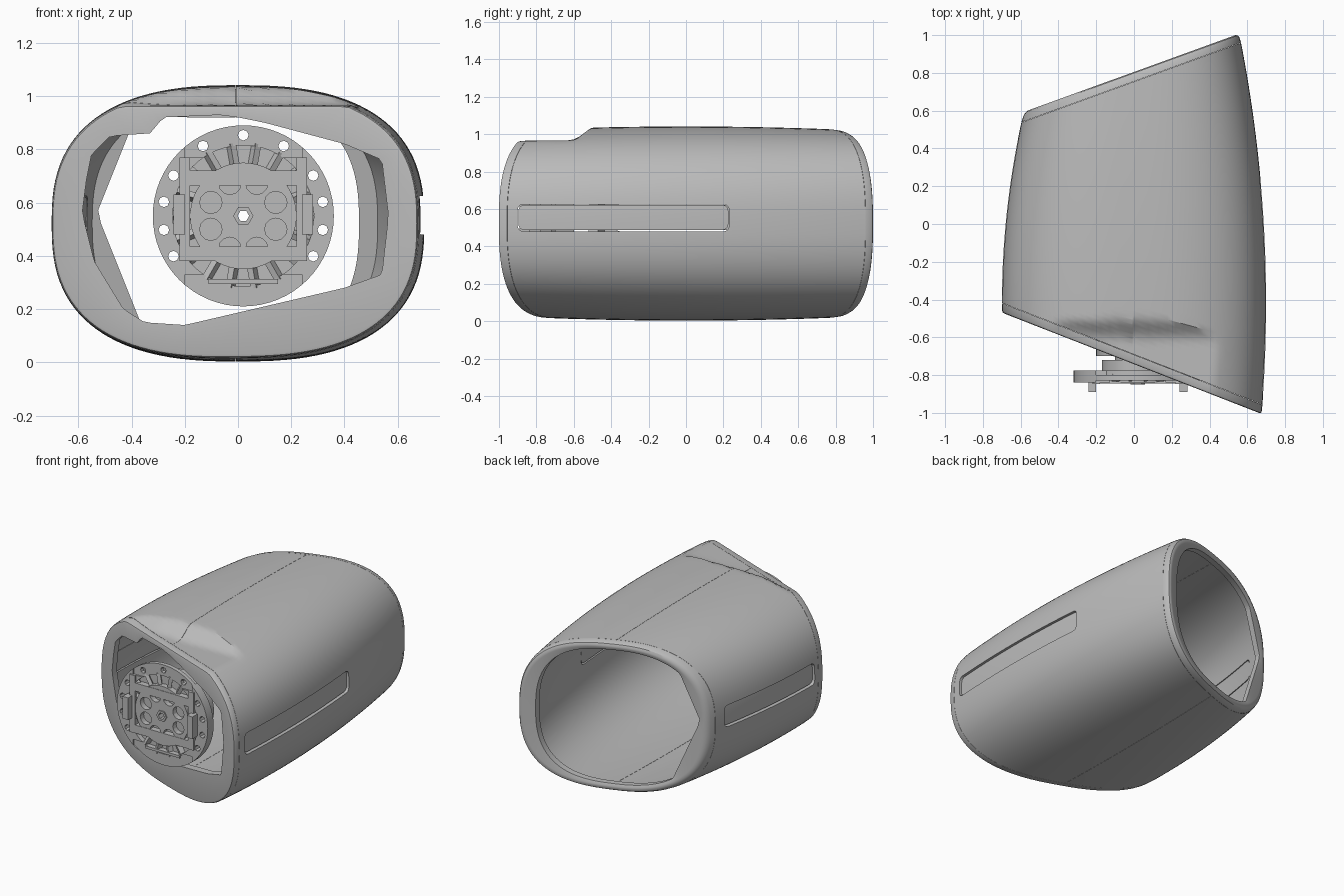
import bpy, bmesh, math
from mathutils import Matrix, Vector

cube = bpy.data.objects.get("Cube")
if cube:
    bpy.data.objects.remove(cube)

grey = bpy.data.materials.new("plain grey")
grey.use_nodes = True
grey.diffuse_color = (0.5, 0.5, 0.5, 1)
grey.node_tree.nodes["Principled BSDF"].inputs["Base Color"].default_value = (0.5, 0.5, 0.5, 1)

N = 112                       # points around the shell
MX, MZ = 0.02, 0.55           # axis of the drive unit


def finish(name, bm):
    bmesh.ops.recalc_face_normals(bm, faces=bm.faces)
    mesh = bpy.data.meshes.new(name)
    bm.to_mesh(mesh)
    bm.free()
    mesh.materials.append(grey)
    ob = bpy.data.objects.new(name, mesh)
    bpy.context.collection.objects.link(ob)
    shade(ob)
    return ob


def shade(ob):
    bpy.ops.object.select_all(action='DESELECT')
    ob.select_set(True)
    bpy.context.view_layer.objects.active = ob
    bpy.ops.object.shade_smooth_by_angle(angle=math.radians(30))


def loft(name, rings):
    """Join rings of points into a closed solid with a hole through it."""
    bm = bmesh.new()
    rows = [[bm.verts.new(p) for p in ring] for ring in rings]
    n = len(rows[0])
    for a, b in zip(rows, rows[1:] + rows[:1]):
        for i in range(n):
            j = (i + 1) % n
            bm.faces.new((a[i], a[j], b[j], b[i]))
    return finish(name, bm)


def boolean(ob, cutter, operation='DIFFERENCE'):
    mod = ob.modifiers.new("cut", 'BOOLEAN')
    mod.operation, mod.object, mod.solver = operation, cutter, 'EXACT'
    bpy.context.view_layer.objects.active = ob
    bpy.ops.object.modifier_apply(modifier=mod.name)
    bpy.data.objects.remove(cutter)
    shade(ob)


def box_into(bm, lo, hi, matrix=Matrix()):
    lo, hi = Vector(lo), Vector(hi)
    size = Matrix.Diagonal((*(hi - lo), 1))
    bmesh.ops.create_cube(bm, size=1, matrix=matrix @ Matrix.Translation((lo + hi) / 2) @ size)


def box(name, lo, hi):
    bm = bmesh.new()
    box_into(bm, lo, hi)
    return finish(name, bm)


# Shell shape: a barrel with a squarish oval section between two slanted planes
def end_planes(x, s):
    front, back = -0.742 - 0.39 * x, 0.805 + 0.363 * x
    return front + (back - front) * s


def shell_point(t, s, d, inset):
    c, k = math.cos(t), math.sin(t)
    u = math.copysign(abs(c) ** 0.77, c)
    v = math.copysign(abs(k) ** 0.77, k)
    x = 0.69 * u
    for _ in range(8):
        y = end_planes(x, s) + d
        half = 0.7 - (0.07 if u > 0 else 0.113) * (y + 0.42) ** 2
        x = u * (half - inset)
    y = end_planes(x, s) + d
    z = 0.522 + v * (0.519 - 0.025 * y * y - inset)
    # lowered flat on the top near the front, reaching further back on the right
    f = min(1, max(0, (y + 0.62 - 0.25 * max(0, -x - 0.2)) / 0.15))
    return Vector((x, y, min(z, 0.965 + 0.08 * f * f * (3 - 2 * f) - inset)))


def shell_ring(s, d, inset):
    return [shell_point(2 * math.pi * i / N, s, d, inset) for i in range(N)]


def shell_tube(name, outer, inner, d=0.0515, steps=56):
    spans = [(i / steps, d * (1 - 2 * i / steps)) for i in range(steps + 1)]
    return loft(name, [shell_ring(s, e, outer) for s, e in spans]
                + [shell_ring(s, e, inner) for s, e in reversed(spans)])


def slot_block(name, side, y0, y1, z0, z1, r=0.03):
    """Round-cornered block reaching through one side wall."""
    bm = bmesh.new()
    pts = []
    for cy, cz, a0 in ((y1 - r, z1 - r, 0), (y0 + r, z1 - r, 90),
                       (y0 + r, z0 + r, 180), (y1 - r, z0 + r, 270)):
        for i in range(6):
            a = math.radians(a0 + 18 * i)
            pts.append(bm.verts.new((side * 0.45, cy + r * math.cos(a), cz + r * math.sin(a))))
    face = bm.faces.new(pts)
    new = bmesh.ops.extrude_face_region(bm, geom=[face])["geom"]
    bmesh.ops.translate(bm, verts=[g for g in new if isinstance(g, bmesh.types.BMVert)],
                        vec=(side * 0.4, 0, 0))
    return finish(name, bm)


# Outer shell with side slots, and the panels sunk in them
body = shell_tube("shell_body", 0, 0.045)
for side, label, y0, y1 in ((1, "left", -0.9, 0.23), (-1, "right", -0.38, 0.46)):
    boolean(body, slot_block("slot_cutter", side, y0, y1, 0.48, 0.625))
    panel = shell_tube(label + "_slot_panel", 0.014, 0.043)
    g = 0.004
    boolean(panel, slot_block("panel_cutter", side, y0 + g, y1 - g, 0.48 + 2 * g, 0.625 - g), 'INTERSECT')
# Centre seam
boolean(body, box("seam_cutter", (-0.009, -1.2, -0.2), (-0.0075, 1.2, 1.3)))

# Front rim with an irregular opening
OPENING = [(-0.585, 0.56), (-0.57, 0.68), (-0.55, 0.78), (-0.48, 0.85), (-0.33, 0.86),
           (-0.28, 0.92), (-0.05, 0.93), (0.1, 0.9), (0.4, 0.82), (0.54, 0.76),
           (0.565, 0.55), (0.54, 0.33), (0.4, 0.28), (-0.2, 0.14), (-0.35, 0.15),
           (-0.43, 0.2), (-0.54, 0.38)]


def opening_ring(d):
    ring = []
    for p in shell_ring(0, 0, 0.02):
        dx, dz = p.x, p.z - 0.53
        for (ax, az), (bx, bz) in zip(OPENING, OPENING[1:] + OPENING[:1]):
            ex, ez = bx - ax, bz - az
            den = dx * ez - dz * ex
            if abs(den) < 1e-9:
                continue
            k = (ax * ez - (az - 0.53) * ex) / den
            m = (ax * dz - (az - 0.53) * dx) / den
            if k > 0 and -1e-6 <= m <= 1 + 1e-6:
                x = k * dx
                ring.append((x, end_planes(x, 0) + d, 0.53 + k * dz))
                break
    return ring


loft("front_rim", [shell_ring(0, 0.05, 0), shell_ring(0, 0.012, 0.001), shell_ring(0, 0.003, 0.005),
                   shell_ring(0, 0, 0.014), opening_ring(0), opening_ring(0.05)])


# Back rim, wider at the sides, with a shallow V on the right of its opening
def back_opening_ring(d):
    ring = []
    for p in shell_ring(1, 0, 0.05):
        x = 0.89 * p.x if p.x > 0 else max(p.x, -0.53 + 0.4 * abs(p.z - 0.56))
        ring.append((x, end_planes(x, 1) + d, p.z))
    return ring


loft("back_rim", [shell_ring(1, d, i) for d, i in (
    (-0.05, 0), (-0.02, 0.003), (-0.006, 0.01), (0, 0.022), (0, 0.035))]
    + [back_opening_ring(-0.008), back_opening_ring(-0.05)])


# Drive unit in the front opening
def circle(r, y, n):
    return [(MX + r * math.cos(2 * math.pi * i / n), y, MZ + r * math.sin(2 * math.pi * i / n))
            for i in range(n)]


def tube(name, r_out, r_in, y0, y1, n=48):
    return loft(name, [circle(r, y, n) for r, y in ((r_out, y0), (r_out, y1), (r_in, y1), (r_in, y0))])


def hole_cutter(angles, dist, r, n):
    bm = bmesh.new()
    for a in map(math.radians, angles):
        at = Matrix.Translation((MX + dist * math.cos(a), -0.8, MZ + dist * math.sin(a)))
        bmesh.ops.create_cone(bm, cap_ends=True, segments=n, radius1=r, radius2=r, depth=0.3,
                              matrix=at @ Matrix.Rotation(math.pi / 2, 4, 'X'))
    return finish("hole_cutter", bm)


# Mounting disc, thick at the sides and thinner above and below
SIDE_HOLES = [s + a for s in (0, 180) for a in (-30, -10, 10, 30)]
disc = tube("mount_disc", 0.34, 0.265, -0.838, -0.775, 64)
boolean(disc, hole_cutter(SIDE_HOLES + [60, 90, 120], 0.303, 0.02, 8))
for label, z0, z1 in (("top", 0.81, 1), ("bottom", 0.1, 0.29)):
    for y0, y1 in ((-0.9, -0.828), (-0.8, -0.7)):
        boolean(disc, box(label + "_cutter", (MX - 0.22, y0, z0 - 0.04), (MX + 0.22, y1, z1 + 0.04)))
tube("disc_floor", 0.275, 0.03, -0.805, -0.775)
tube("drive_neck", 0.19, 0.03, -0.775, -0.72)
tube("drive_body", 0.22, 0.03, -0.7, -0.6)
tube("drive_shaft", 0.12, 0.03, -0.72, -0.7)
hub = tube("hub_plate", 0.2, 0.03, -0.842, -0.795)
boolean(hub, hole_cutter([22.5 + 45 * i for i in range(8)], 0.132, 0.042, 12))
tube("hub_nut", 0.038, 0.022, -0.85, -0.76, 6)

# Slanted fins in the disc
bm = bmesh.new()
for i in range(18):
    m = (Matrix.Translation((MX, -0.81, MZ)) @ Matrix.Rotation(math.tau * i / 18, 4, 'Y')
         @ Matrix.Rotation(0.5, 4, 'X'))
    box_into(bm, (0.19, -0.02, -0.012), (0.275, 0.02, 0.012), m)
finish("disc_fins", bm)

# Bracket around the hub
for label, z0, z1 in (("upper", 0.665, 0.72), ("lower", 0.38, 0.435)):
    box(label + "_bracket_bar", (MX - 0.22, -0.845, z0), (MX + 0.22, -0.785, z1))
box("lower_ledge", (MX - 0.13, -0.84, 0.295), (MX + 0.13, -0.78, 0.312))
for side, label in ((1, "left"), (-1, "right")):
    def span(a, b):
        return sorted((MX + side * a, MX + side * b))
    x0, x1 = span(0.2, 0.24)
    box(label + "_bracket_post", (x0, -0.848, 0.38), (x1, -0.785, 0.77))
    x0, x1 = span(0.22, 0.262)
    box(label + "_bracket_tab", (x0, -0.89, 0.48), (x1, -0.785, 0.63))
